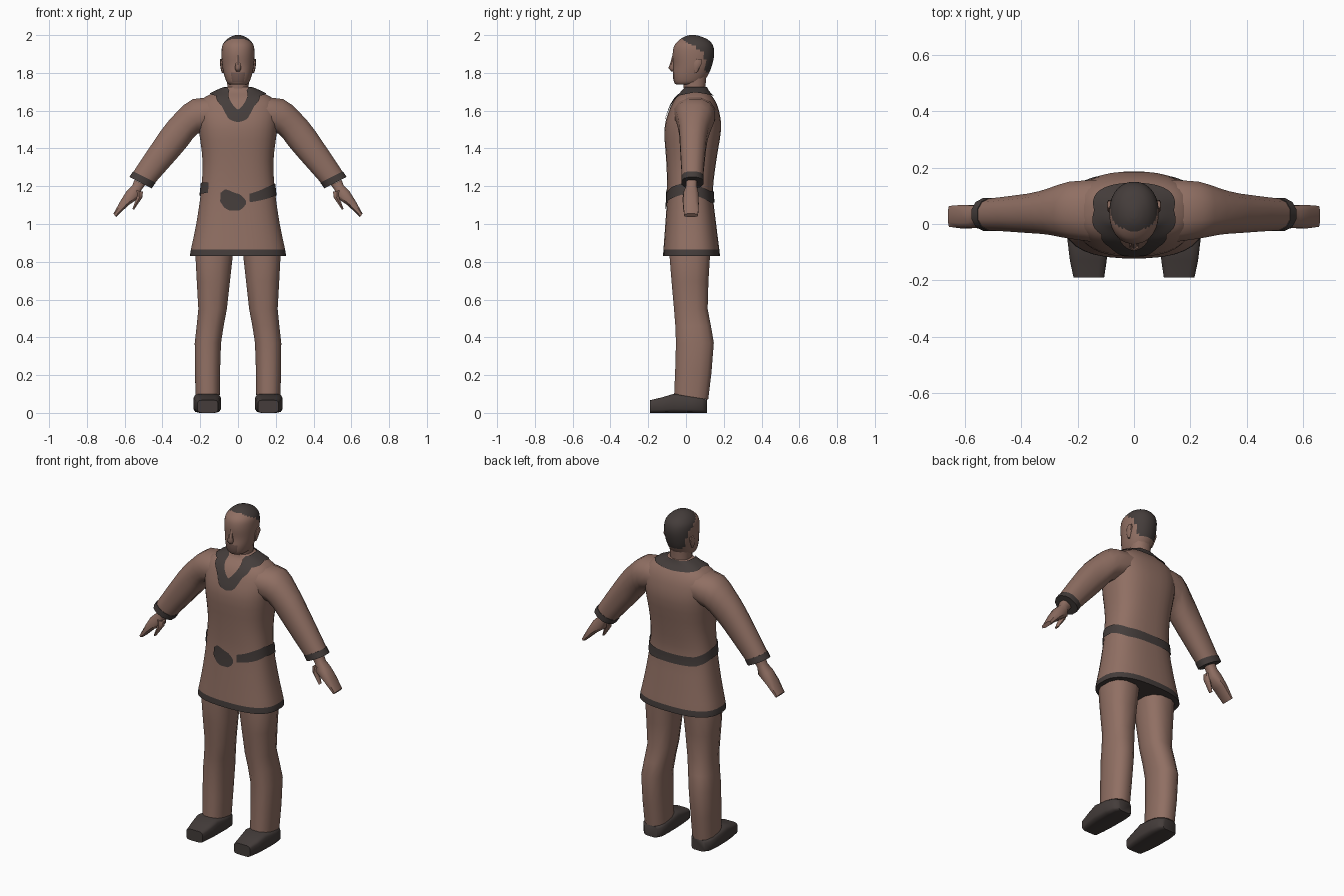
import bpy, bmesh, math
from mathutils import Vector


def material(name, rgb):
    m = bpy.data.materials.new(name)
    m.diffuse_color = (*rgb, 1)
    return m


BROWN = material("warm brown", (0.28, 0.16, 0.125))
DARK = material("dark brown", (0.058, 0.046, 0.043))
MID = material("beard brown", (0.17, 0.098, 0.08))


# Rings are nine numbers: centre, half axis U, half axis V
def flat(z, x0, x1, y0, y1, tilt=0):
    return ((x0 + x1) / 2, (y0 + y1) / 2, z, (x1 - x0) / 2, 0, 0, 0, (y1 - y0) / 2, tilt)


def limb(tx, tz, bx, bz, y0, y1):
    return ((tx + bx) / 2, (y0 + y1) / 2, (tz + bz) / 2,
            (tx - bx) / 2, 0, (tz - bz) / 2, 0, (y1 - y0) / 2, 0)


def spline(rings, k):
    """Catmull-Rom rows between the given rings."""
    out, n = [], len(rings)
    for i in range(n - 1):
        p = [rings[max(0, min(n - 1, i + o))] for o in (-1, 0, 1, 2)]
        for s in range(k):
            t = s / k
            out.append(tuple(0.5 * (2 * b + (c - a) * t + (2 * a - 5 * b + 4 * c - d) * t * t
                                    + (3 * b - a - 3 * c + d) * t ** 3)
                             for a, b, c, d in zip(*p)))
    return out + [rings[-1]]


def spow(v, e):
    return math.copysign(abs(v) ** e, v)


def ring_point(r, ang, power):
    c, s = spow(math.cos(ang), 2 / power), spow(math.sin(ang), 2 / power)
    return Vector(r[0:3]) + c * Vector(r[3:6]) + s * Vector(r[6:9])


def finish(name, bm, mats, rule=None, mirror=False, recalc=True):
    if recalc:
        bmesh.ops.recalc_face_normals(bm, faces=bm.faces)
    for f in bm.faces:
        f.smooth = True
        if rule:
            f.material_index = rule(f.calc_center_median())
    me = bpy.data.meshes.new(name)
    bm.to_mesh(me)
    bm.free()
    for m in mats:
        me.materials.append(m)
    me.set_sharp_from_angle(angle=math.radians(55))
    ob = bpy.data.objects.new(name, me)
    bpy.context.collection.objects.link(ob)
    if mirror:
        ob.modifiers.new("mirror", 'MIRROR')
    return ob


def loft(name, rings, mats, n=12, k=1, power=2.3, rule=None, mirror=False):
    bm = bmesh.new()
    rows = [[bm.verts.new(ring_point(r, 2 * math.pi * (j + 0.5) / n, power)) for j in range(n)]
            for r in spline(rings, k)]
    for a, b in zip(rows, rows[1:]):
        for j in range(n):
            bm.faces.new((a[j], a[(j + 1) % n], b[(j + 1) % n], b[j]))
    bm.faces.new(rows[0])
    bm.faces.new(rows[-1])
    return finish(name, bm, mats, rule, mirror)


def lookup(table, x):
    """Linear interpolation in rows of (key, value, value...)."""
    x = max(table[0][0], min(table[-1][0], x))
    for a, b in zip(table, table[1:]):
        if x <= b[0]:
            t = (x - a[0]) / (b[0] - a[0])
            return [p + (q - p) * t for p, q in zip(a, b)][1:]


# Tunic with dark hem
tunic = [flat(z, -w, w, y0, y1) for z, w, y0, y1 in (
    (0.83, 0.255, -0.122, 0.18), (0.865, 0.25, -0.12, 0.177), (1.0, 0.222, -0.11, 0.16),
    (1.17, 0.197, -0.1, 0.143), (1.33, 0.188, -0.105, 0.16), (1.5, 0.208, -0.115, 0.186),
    (1.6, 0.215, -0.09, 0.175), (1.66, 0.19, -0.06, 0.15), (1.70, 0.12, -0.02, 0.118),
    (1.725, 0.06, -0.01, 0.105))]
TP = 2.6
loft("tunic", tunic, [BROWN, DARK], n=32, k=3, power=TP, rule=lambda c: int(c.z < 0.865))
tunic_table = [(r[2],) + r for r in spline(tunic, 6)]


def trim(name, table, lift=0.0, rows=8):
    """Thin band on the tunic; table rows are (degrees from front, low z, high z)."""
    bm = bmesh.new()
    steps = int((table[-1][0] - table[0][0]) / 3)
    grid = []
    for i in range(steps + 1):
        d = table[0][0] + (table[-1][0] - table[0][0]) * i / steps
        lo, hi = lookup(table, d)
        col = []
        for j in range(rows + 1):
            r = lookup(tunic_table, lo + (hi - lo) * j / rows)
            r[3] += 0.005
            r[7] += 0.005
            r[2] += lift
            col.append(bm.verts.new(ring_point(r, math.radians(d - 90), TP)))
        grid.append(col)
    for a, b in zip(grid, grid[1:]):
        for j in range(rows):
            bm.faces.new((a[j], b[j], b[j + 1], a[j + 1]))
    finish(name, bm, [DARK], recalc=False)


# Collar, belt and belt knot
half = [(0, 1.535, 1.6), (8, 1.55, 1.655), (17, 1.62, 1.705), (35, 1.675, 1.718),
        (90, 1.692, 1.722), (180, 1.672, 1.722)]
trim("collar", [(-d, a, b) for d, a, b in half[:0:-1]] + half, lift=0.004)
trim("belt", [(12, 1.115, 1.16), (45, 1.135, 1.195), (75, 1.155, 1.215), (100, 1.15, 1.205),
              (140, 1.115, 1.175), (180, 1.115, 1.17), (220, 1.12, 1.175), (260, 1.15, 1.205),
              (285, 1.16, 1.22), (313, 1.165, 1.22)])
trim("belt_knot", [(-21, 1.12, 1.165), (-14, 1.085, 1.185), (-7, 1.07, 1.175),
                   (2, 1.073, 1.155), (7, 1.105, 1.125)])

# Sleeves and cuffs
loft("sleeves", [limb(0.12, 1.67, 0.12, 1.5, -0.07, 0.16),
                 limb(0.24, 1.664, 0.213, 1.475, -0.055, 0.153),
                 limb(0.33, 1.59, 0.26, 1.42, -0.04, 0.128),
                 limb(0.41, 1.495, 0.31, 1.36, -0.034, 0.11),
                 limb(0.555, 1.278, 0.437, 1.218, -0.024, 0.092)],
     [BROWN], n=12, k=2, mirror=True)
loft("cuffs", [limb(0.557, 1.28, 0.434, 1.218, -0.026, 0.094),
               limb(0.577, 1.25, 0.455, 1.188, -0.026, 0.094)],
     [DARK], n=12, mirror=True)

# Hands and thumbs
loft("hands", [limb(0.55, 1.235, 0.49, 1.205, 0.0, 0.06),
               limb(0.56, 1.205, 0.51, 1.18, -0.003, 0.06),
               limb(0.592, 1.175, 0.517, 1.14, -0.016, 0.068),
               limb(0.625, 1.12, 0.577, 1.1, -0.018, 0.07),
               limb(0.66, 1.055, 0.645, 1.037, -0.012, 0.066)],
     [BROWN], n=8, power=2.8, mirror=True)
loft("thumbs", [limb(0.55, 1.18, 0.5, 1.17, -0.012, 0.035),
                limb(0.54, 1.135, 0.505, 1.14, -0.018, 0.026),
                limb(0.56, 1.08, 0.55, 1.075, -0.016, 0.01)],
     [BROWN], n=6, mirror=True)

# Trouser legs
loft("legs", [flat(0.085, 0.095, 0.226, -0.065, 0.12, -0.015),
              flat(0.37, 0.088, 0.231, -0.056, 0.15),
              flat(0.55, 0.057, 0.212, -0.066, 0.117),
              flat(0.83, 0.025, 0.228, -0.09, 0.13),
              flat(0.92, 0.005, 0.2, -0.08, 0.13)],
     [BROWN], n=12, k=2, power=2.5, mirror=True)


# Shoes, lofted from toe to heel
def shoe(y, x0, x1, h):
    return ((x0 + x1) / 2, y, h / 2, (x1 - x0) / 2, 0, 0, 0, 0, h / 2)


loft("shoes", [shoe(-0.19, 0.105, 0.215, 0.068), shoe(-0.13, 0.096, 0.228, 0.082),
               shoe(-0.064, 0.09, 0.236, 0.102), shoe(0.03, 0.09, 0.236, 0.09),
               shoe(0.085, 0.095, 0.228, 0.078), shoe(0.112, 0.115, 0.205, 0.07)],
     [DARK], n=12, power=5, mirror=True)

# Neck
loft("neck", [flat(1.66, -0.06, 0.06, -0.01, 0.105), flat(1.725, -0.058, 0.058, -0.014, 0.104),
              flat(1.80, -0.062, 0.062, -0.02, 0.112)], [BROWN], n=12)

# Head with cropped hair and a short beard, split by face position
HAIRLINE = [(1.80, 0.105), (1.86, 0.1), (1.91, 0.085), (1.93, 0.06), (1.955, 0.02),
            (1.98, -0.02), (2.0, -0.05)]


def head_rule(c):
    if c.z > 1.805 and c.y > lookup(HAIRLINE, c.z)[0]:
        return 1
    if 1.752 < c.z < 1.805 and abs(c.x) < 0.035 and c.y < -0.03:
        return 2
    return 0


loft("head", [flat(z, -w, w, y0, y1) for z, w, y0, y1 in (
    (1.738, 0.045, -0.052, 0.06), (1.752, 0.06, -0.064, 0.09), (1.79, 0.074, -0.07, 0.118),
    (1.84, 0.084, -0.067, 0.138), (1.9, 0.088, -0.071, 0.15), (1.945, 0.083, -0.062, 0.143),
    (1.975, 0.062, -0.035, 0.118), (1.993, 0.035, -0.005, 0.078), (2.0, 0.012, 0.02, 0.05))],
    [BROWN, DARK, MID], n=32, k=4, power=2.15, rule=head_rule)

# Nose
loft("nose", [flat(1.808, -0.012, 0.012, -0.078, -0.05), flat(1.825, -0.019, 0.019, -0.093, -0.05),
              flat(1.86, -0.012, 0.012, -0.081, -0.05), flat(1.9, -0.008, 0.008, -0.07, -0.05)],
     [BROWN], n=6)

# Ears
loft("ears", [flat(1.8, 0.074, 0.086, 0.045, 0.058), flat(1.825, 0.076, 0.093, 0.04, 0.072),
              flat(1.855, 0.078, 0.097, 0.042, 0.087), flat(1.873, 0.078, 0.095, 0.055, 0.083)],
     [BROWN], n=8, mirror=True)
